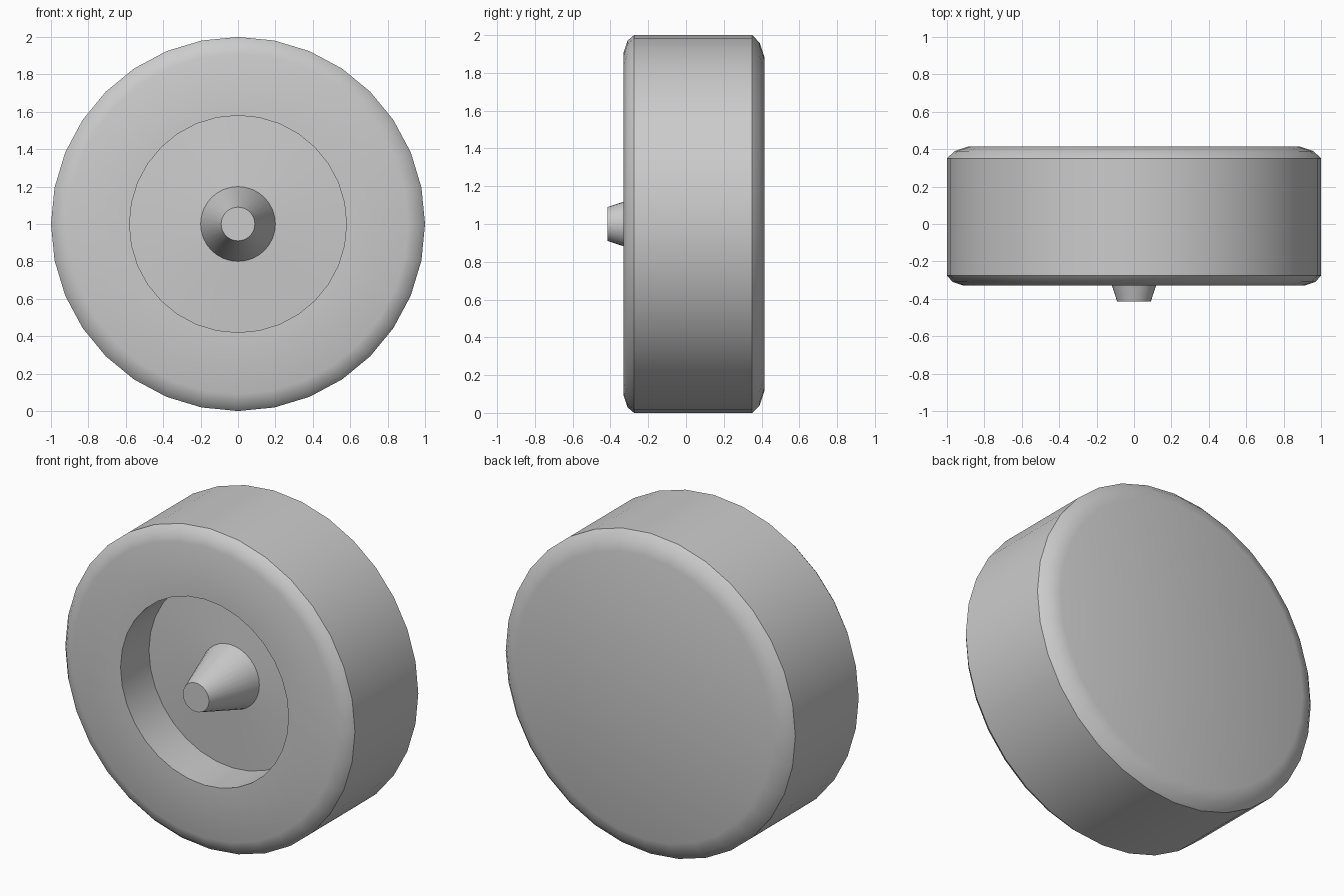
import bpy, bmesh
from math import sin, cos, tau, radians

if "Cube" in bpy.data.objects:
    bpy.data.objects.remove(bpy.data.objects["Cube"])

SIDES = 32


def lathe(name, profile, centre_z=1.0):
    """Spin (radius, y) points around the wheel axis; radius 0-free ends are capped."""
    bm = bmesh.new()
    rings = []
    for r, y in profile:
        rings.append([bm.verts.new((r * sin(tau * i / SIDES), y,
                                    centre_z + r * cos(tau * i / SIDES)))
                      for i in range(SIDES)])
    for a, b in zip(rings, rings[1:]):
        for i in range(SIDES):
            j = (i + 1) % SIDES
            bm.faces.new((a[i], a[j], b[j], b[i]))
    bm.faces.new(rings[0])
    bm.faces.new(rings[-1])
    bmesh.ops.recalc_face_normals(bm, faces=bm.faces)
    mesh = bpy.data.meshes.new(name)
    bm.to_mesh(mesh)
    bm.free()
    obj = bpy.data.objects.new(name, mesh)
    bpy.context.collection.objects.link(obj)
    bpy.ops.object.select_all(action='DESELECT')
    obj.select_set(True)
    bpy.context.view_layer.objects.active = obj
    bpy.ops.object.shade_smooth_by_angle(angle=radians(40))
    return obj


# One continuous wheel: axle stub, recessed disc, front face, tread, closed back
lathe("wheel", [
    (0.09, -0.415), (0.20, -0.075),                 # tapered axle stub
    (0.58, -0.05), (0.58, -0.33),                   # recess floor and wall
    (0.91, -0.33), (0.97, -0.31), (1.00, -0.275),   # front face and shoulder
    (1.00, 0.35), (0.96, 0.39), (0.885, 0.415),     # tread and back shoulder
])
